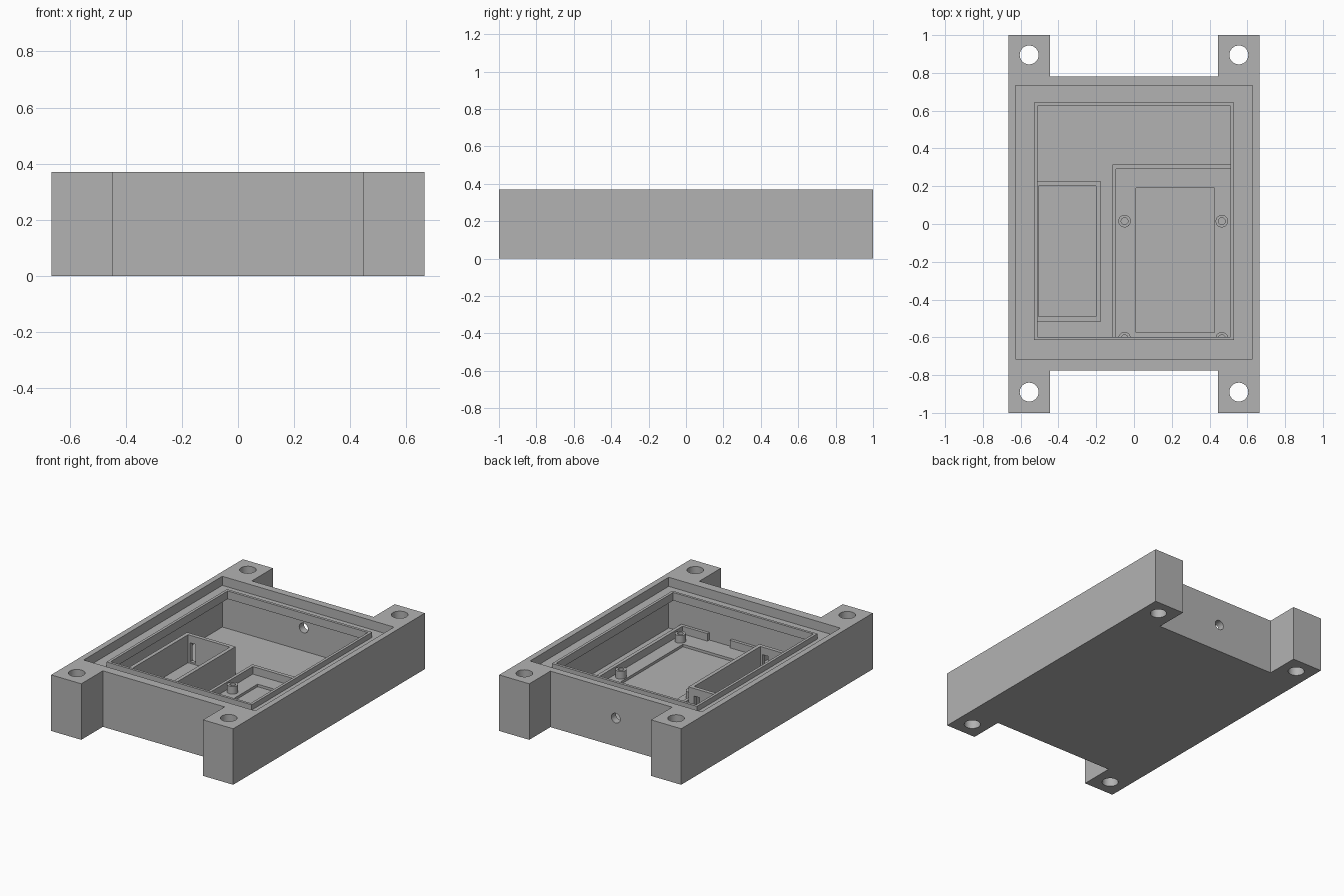
import bpy
import bmesh
import math
from mathutils import Matrix

cube = bpy.data.objects.get("Cube")
if cube:
    bpy.data.objects.remove(cube, do_unlink=True)

GREY = bpy.data.materials.new("plain_grey")
GREY.use_nodes = True
GREY.diffuse_color = (0.45, 0.45, 0.45, 1)
GREY.node_tree.nodes["Principled BSDF"].inputs["Base Color"].default_value = GREY.diffuse_color


def finish(name, bm):
    mesh = bpy.data.meshes.new(name)
    bm.to_mesh(mesh)
    bm.free()
    mesh.materials.append(GREY)
    obj = bpy.data.objects.new(name, mesh)
    bpy.context.collection.objects.link(obj)
    return obj


def box(name, x0, x1, y0, y1, z0, z1):
    bm = bmesh.new()
    bmesh.ops.create_cube(bm, size=1)
    for v in bm.verts:
        v.co = (x1 if v.co.x > 0 else x0,
                y1 if v.co.y > 0 else y0,
                z1 if v.co.z > 0 else z0)
    return finish(name, bm)


def cylinder(name, radius, centre, depth, along_y=False):
    bm = bmesh.new()
    turn = Matrix.Rotation(math.pi / 2 if along_y else 0, 4, "X")
    bmesh.ops.create_cone(bm, cap_ends=True, segments=40, radius1=radius,
                          radius2=radius, depth=depth,
                          matrix=Matrix.Translation(centre) @ turn)
    return finish(name, bm)


def cut(obj, *cutters):
    for cutter in cutters:
        cutter.hide_render = True
        mod = obj.modifiers.new("cut", "BOOLEAN")
        mod.operation = "DIFFERENCE"
        mod.solver = "EXACT"
        mod.object = cutter
        bpy.context.view_layer.objects.active = obj
        bpy.ops.object.modifier_apply(modifier=mod.name)
        bpy.data.objects.remove(cutter, do_unlink=True)


def smooth(obj):
    bpy.ops.object.select_all(action="DESELECT")
    obj.select_set(True)
    bpy.context.view_layer.objects.active = obj
    bpy.ops.object.shade_smooth_by_angle(angle=math.radians(30))


FLOOR = 0.035
SUNK = FLOOR - 0.01
TOP = 0.37

# Housing with four mounting feet, a deep cavity and a cable hole at the back
housing = box("housing", -0.665, 0.665, -1, 1, 0, TOP)
cut(housing,
    box("front_notch", -0.445, 0.445, -1.2, -0.775, -1, 1),
    box("back_notch", -0.445, 0.445, 0.78, 1.2, -1, 1),
    box("cavity", -0.627, 0.627, -0.715, 0.732, FLOOR, 1),
    box("board_pocket", 0.01, 0.425, -0.575, 0.19, 0.018, 0.2),
    cylinder("cable_hole", 0.032, (-0.033, 0.76, 0.187), 0.2, True))
for x in (-0.555, 0.555):
    for y in (-0.89, 0.895):
        cut(housing, cylinder("screw_hole", 0.05, (x, y, 0.2), 1))
smooth(housing)

# Thin shelf around the cavity with a raised lip for the lid
shelf = box("lid_shelf", -0.64, 0.64, -0.73, 0.745, 0.292, 0.31)
lip = box("lid_lip", -0.53, 0.53, -0.615, 0.642, 0.3, 0.345)
for part in (shelf, lip):
    cut(part, box("opening", -0.512, 0.512, -0.598, 0.624, 0.1, 0.5))

# Battery tray with narrow slots in both end walls
tray = box("battery_tray", -0.53, -0.175, -0.515, 0.225, SUNK, 0.22)
cut(tray, box("tray_inside", -0.505, -0.2, -0.49, 0.2, 0, 0.5))
for x in (-0.49, -0.255):
    cut(tray, box("tray_slot", x, x + 0.04, -0.6, 0.3, FLOOR + 0.01, 0.17))

# Low wall around the circuit board, with a gap at the front
board_wall = box("board_wall", -0.115, 0.535, -0.72, 0.315, SUNK, 0.085)
cut(board_wall,
    box("board_space", -0.095, 0.512, -0.695, 0.29, 0, 0.2),
    box("plug_gap", 0.166, 0.33, -0.8, -0.6, 0, 0.2))

# Board standoffs
for x in (-0.05, 0.465):
    for y in (-0.605, 0.015):
        post = cylinder("board_standoff", 0.033, (x, y, 0.055), 0.06)
        cut(post, cylinder("standoff_hole", 0.018, (x, y, 0.1), 0.12))
        smooth(post)
